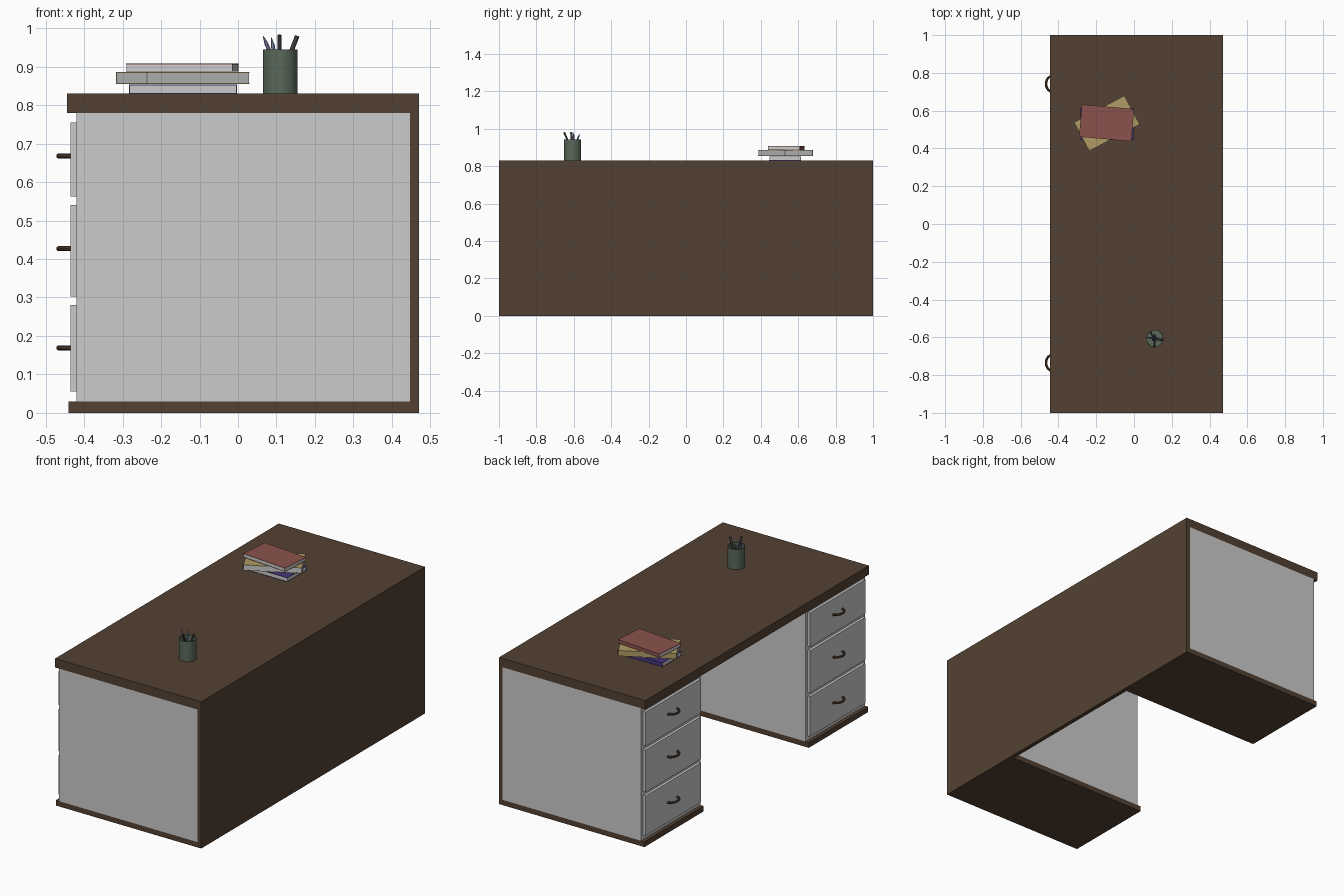
import bpy, bmesh, math
from mathutils import Vector, Matrix

if "Cube" in bpy.data.objects:
    bpy.data.objects.remove(bpy.data.objects["Cube"])


def material(name, r, g, b):
    m = bpy.data.materials.new(name)
    m.diffuse_color = (r, g, b, 1)
    m.use_nodes = True
    m.node_tree.nodes["Principled BSDF"].inputs["Base Color"].default_value = m.diffuse_color
    return m


WOOD = material("dark_wood", .086, .053, .032)
GREEN = material("cup_green", .10, .14, .10)
RED = material("cover_red", .26, .086, .075)
TAN = material("cover_tan", .43, .33, .13)
PURPLE = material("cover_purple", .06, .035, .20)
BLUE = material("pencil_blue", .15, .25, .38)
VIOLET = material("pencil_violet", .22, .20, .40)
INK = material("pen_dark", .05, .045, .045)


def finish(name, bm, mat=None, smooth=False):
    bmesh.ops.recalc_face_normals(bm, faces=bm.faces)
    me = bpy.data.meshes.new(name)
    bm.to_mesh(me)
    bm.free()
    ob = bpy.data.objects.new(name, me)
    bpy.context.collection.objects.link(ob)
    if mat:
        me.materials.append(mat)
    if smooth:
        bpy.ops.object.select_all(action='DESELECT')
        bpy.context.view_layer.objects.active = ob
        ob.select_set(True)
        bpy.ops.object.shade_smooth_by_angle(angle=math.radians(35))
    return ob


def add_box(bm, lo, hi):
    lo, hi = Vector(lo), Vector(hi)
    mat = Matrix.Translation((lo + hi) / 2) @ Matrix.Diagonal((hi - lo).to_4d())
    bmesh.ops.create_cube(bm, size=1, matrix=mat)


def box(name, lo, hi, mat=None):
    bm = bmesh.new()
    add_box(bm, lo, hi)
    return finish(name, bm, mat)


# Desk top and full-width modesty panel
box("desk_top", (-.445, -1, .78), (.47, 1, .83), WOOD)
box("back_panel", (.447, -1, 0), (.47, 1, .78), WOOD)


# Half-ring drawer pull: circular section swept along an arc
def handle(name, y, z):
    bm = bmesh.new()
    n, k, r, R = 16, 10, .0065, .042
    rings = []
    for i in range(n + 1):
        a = math.pi * i / n
        c = Vector((-.43 - .036 * math.sin(a), y + R * math.cos(a), z))
        out = Vector((-math.sin(a), math.cos(a), 0))
        rings.append([bm.verts.new(c + r * (out * math.cos(t) + Vector((0, 0, math.sin(t)))))
                      for t in (2 * math.pi * j / k for j in range(k))])
    for p, q in zip(rings, rings[1:]):
        for j in range(k):
            bm.faces.new((p[j], p[(j + 1) % k], q[(j + 1) % k], q[j]))
    bm.faces.new(rings[0])
    bm.faces.new(rings[-1])
    finish(name, bm, WOOD, True)


# Two pedestals, each with a plinth and three drawers
DRAWERS = [("bottom", .056, .281, .169), ("middle", .302, .541, .427), ("top", .563, .755, .668)]
for side, y0, y1, hy in (("left", .47, 1, .742), ("right", -1, -.47, -.735)):
    box(side + "_plinth", (-.44, y0, 0), (.447, y1, .03), WOOD)
    box(side + "_pedestal", (-.42, y0, .03), (.447, y1, .78))
    for level, z0, z1, hz in DRAWERS:
        box(f"{side}_{level}_drawer", (-.435, y0 + .018, z0), (-.42, y1 - .018, z1))
        handle(f"{side}_{level}_handle", hy, hz)


# Books: wrap-around cover with the spine at +y, and a page block
def book(name, cx, cy, z0, z1, lx, ly, deg, mat):
    t, x, y, h = .002, lx / 2, ly / 2, z1 - z0
    place = Matrix.Translation((cx, cy, z0)) @ Matrix.Rotation(math.radians(deg), 4, 'Z')
    bm = bmesh.new()
    outline = [(-y, 0), (y, 0), (y, h), (-y, h), (-y, h - t), (y - t, h - t), (y - t, t), (-y, t)]
    face = bm.faces.new([bm.verts.new((-x, a, b)) for a, b in outline])
    ext = bmesh.ops.extrude_face_region(bm, geom=[face], use_keep_orig=True)
    moved = [v for v in ext["geom"] if isinstance(v, bmesh.types.BMVert)]
    bmesh.ops.translate(bm, verts=moved, vec=(lx, 0, 0))
    finish(name + "_cover", bm, mat).matrix_world = place
    pages = box(name + "_pages", (-x + .001, -y + .001, t), (x - .001, y - t, h - t))
    pages.matrix_world = place


book("bottom_book", -.143, .53, .83, .853, .28, .17, 0, PURPLE)
book("middle_book", -.144, .533, .855, .886, .302, .172, 28, TAN)
book("top_book", -.145, .535, .887, .908, .278, .172, -5, RED)

# Pencil cup: lathed open shell
CUP = Vector((.11, -.606, .83))
bm = bmesh.new()
profile = [(0, 0), (.045, 0), (.045, .114), (.042, .114), (.042, .004), (0, .004)]
vs = [bm.verts.new(CUP + Vector((r, 0, z))) for r, z in profile]
edges = [bm.edges.new(e) for e in zip(vs, vs[1:])]
bmesh.ops.spin(bm, geom=vs + edges, cent=CUP, axis=(0, 0, 1), angle=2 * math.pi, steps=32)
bmesh.ops.remove_doubles(bm, verts=bm.verts, dist=1e-5)
finish("pencil_cup", bm, GREEN, True)


# Pens and pencils leaning on the rim
def stick(name, base, tip, r, mat, sharp):
    base, tip = Vector(base), Vector(tip)
    d = tip - base
    length = d.length
    rot = d.to_track_quat('Z', 'Y').to_matrix().to_4x4()
    body = length - (.022 if sharp else 0)
    bm = bmesh.new()
    n = 6 if sharp else 12
    bmesh.ops.create_cone(bm, cap_ends=True, segments=n, radius1=r, radius2=r, depth=body,
                          matrix=Matrix.Translation((0, 0, body / 2)))
    if sharp:
        bmesh.ops.create_cone(bm, cap_ends=True, segments=n, radius1=r, radius2=.0008, depth=.022,
                              matrix=Matrix.Translation((0, 0, body + .011)))
    ob = finish(name, bm, mat, not sharp)
    ob.matrix_world = Matrix.Translation(base) @ rot


stick("violet_pencil", (.125, -.606, .84), (.065, -.60, .98), .005, VIOLET, True)
stick("blue_pencil", (.11, -.62, .84), (.087, -.568, .975), .005, BLUE, True)
stick("grey_pen", (.108, -.59, .84), (.108, -.652, .982), .005, INK, False)
stick("dark_pen", (.10, -.61, .84), (.154, -.613, .98), .006, INK, False)
